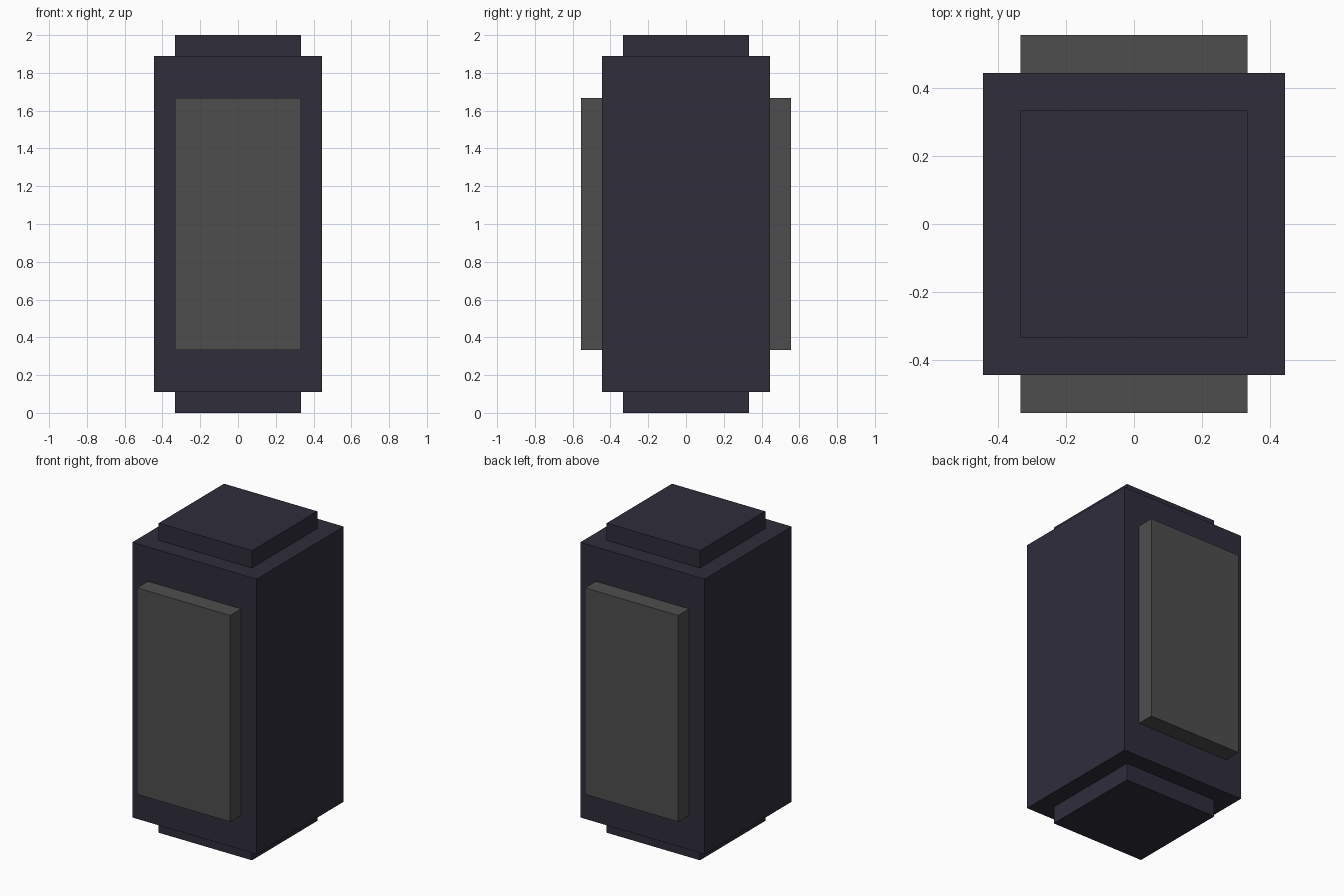
import bpy

# Remove the default object
cube = bpy.data.objects.get("Cube")
if cube:
    bpy.data.objects.remove(cube, do_unlink=True)

U = 1 / 9  # grid unit: the model is 18 units tall


def make_material(name, rgb):
    mat = bpy.data.materials.new(name)
    mat.use_nodes = True
    mat.diffuse_color = (*rgb, 1)
    mat.node_tree.nodes["Principled BSDF"].inputs["Base Color"].default_value = (*rgb, 1)
    return mat


def box(name, low, high, mat):
    """Box between two corners given in grid units."""
    size = [(b - a) * U for a, b in zip(low, high)]
    centre = [(a + b) / 2 * U for a, b in zip(low, high)]
    bpy.ops.mesh.primitive_cube_add(size=1, location=centre)
    obj = bpy.context.object
    obj.name = obj.data.name = name
    for v in obj.data.vertices:
        v.co = [c * s for c, s in zip(v.co, size)]
    obj.data.materials.append(mat)
    return obj


dark = make_material("dark_slate", (0.028, 0.026, 0.044))
grey = make_material("charcoal_grey", (0.076, 0.076, 0.076))

# Main block
box("body", (-4, -4, 1), (4, 4, 17), dark)

# Stepped ends
box("bottom_cap", (-3, -3, 0), (3, 3, 1), dark)
box("top_cap", (-3, -3, 17), (3, 3, 18), dark)

# Raised panels on front and back
box("front_panel", (-3, -5, 3), (3, -4, 15), grey)
box("back_panel", (-3, 4, 3), (3, 5, 15), grey)
